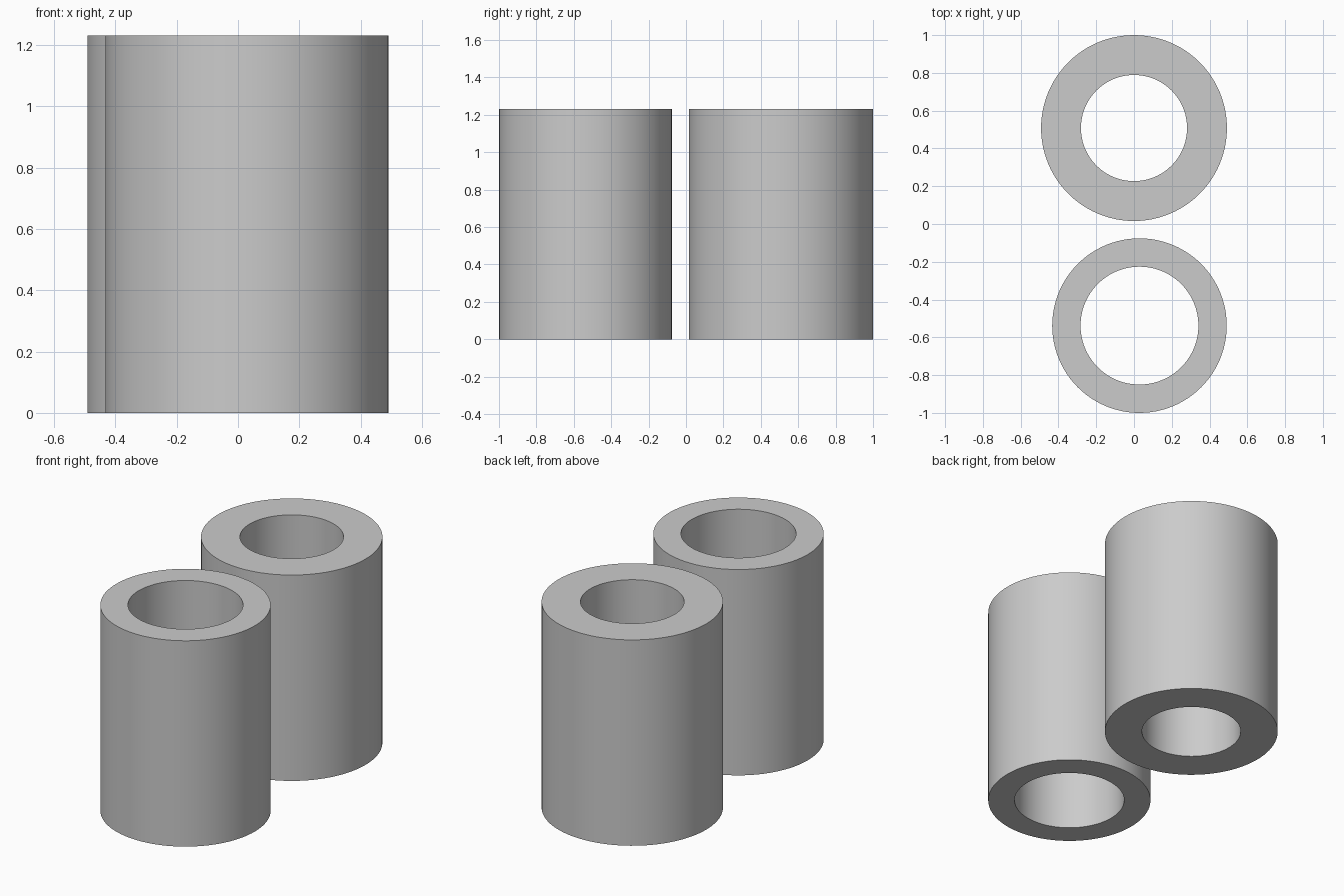
import bpy
import bmesh
from math import cos, sin, tau, radians

cube = bpy.data.objects.get("Cube")
if cube:
    bpy.data.objects.remove(cube, do_unlink=True)

HEIGHT = 1.232
SIDES = 96

grey = bpy.data.materials.new("light_grey")
grey.use_nodes = True
colour = (0.6, 0.6, 0.6, 1)
grey.diffuse_color = colour
grey.node_tree.nodes["Principled BSDF"].inputs["Base Color"].default_value = colour


def tube(name, x, y, outer, inner):
    """Straight hollow cylinder with flat ring ends, standing on the ground."""
    bm = bmesh.new()
    # Closed rectangular section, swept around the axis
    section = [(outer, 0), (outer, HEIGHT), (inner, HEIGHT), (inner, 0)]
    rings = []
    for i in range(SIDES):
        a = tau * i / SIDES
        rings.append([bm.verts.new((r * cos(a), r * sin(a), z)) for r, z in section])
    for i, ring in enumerate(rings):
        after = rings[(i + 1) % SIDES]
        for j in range(4):
            k = (j + 1) % 4
            bm.faces.new((ring[j], after[j], after[k], ring[k]))
    bmesh.ops.recalc_face_normals(bm, faces=bm.faces)
    mesh = bpy.data.meshes.new(name)
    bm.to_mesh(mesh)
    bm.free()
    mesh.materials.append(grey)
    obj = bpy.data.objects.new(name, mesh)
    obj.location = (x, y, 0)
    bpy.context.collection.objects.link(obj)
    # Smooth walls, crisp rims
    bpy.ops.object.select_all(action="DESELECT")
    obj.select_set(True)
    bpy.context.view_layer.objects.active = obj
    bpy.ops.object.shade_smooth_by_angle(angle=radians(30))


# Thin-walled tube in front, thick-walled tube behind
tube("front_tube", 0.029, -0.538, 0.462, 0.312)
tube("back_tube", 0, 0.508, 0.492, 0.281)
